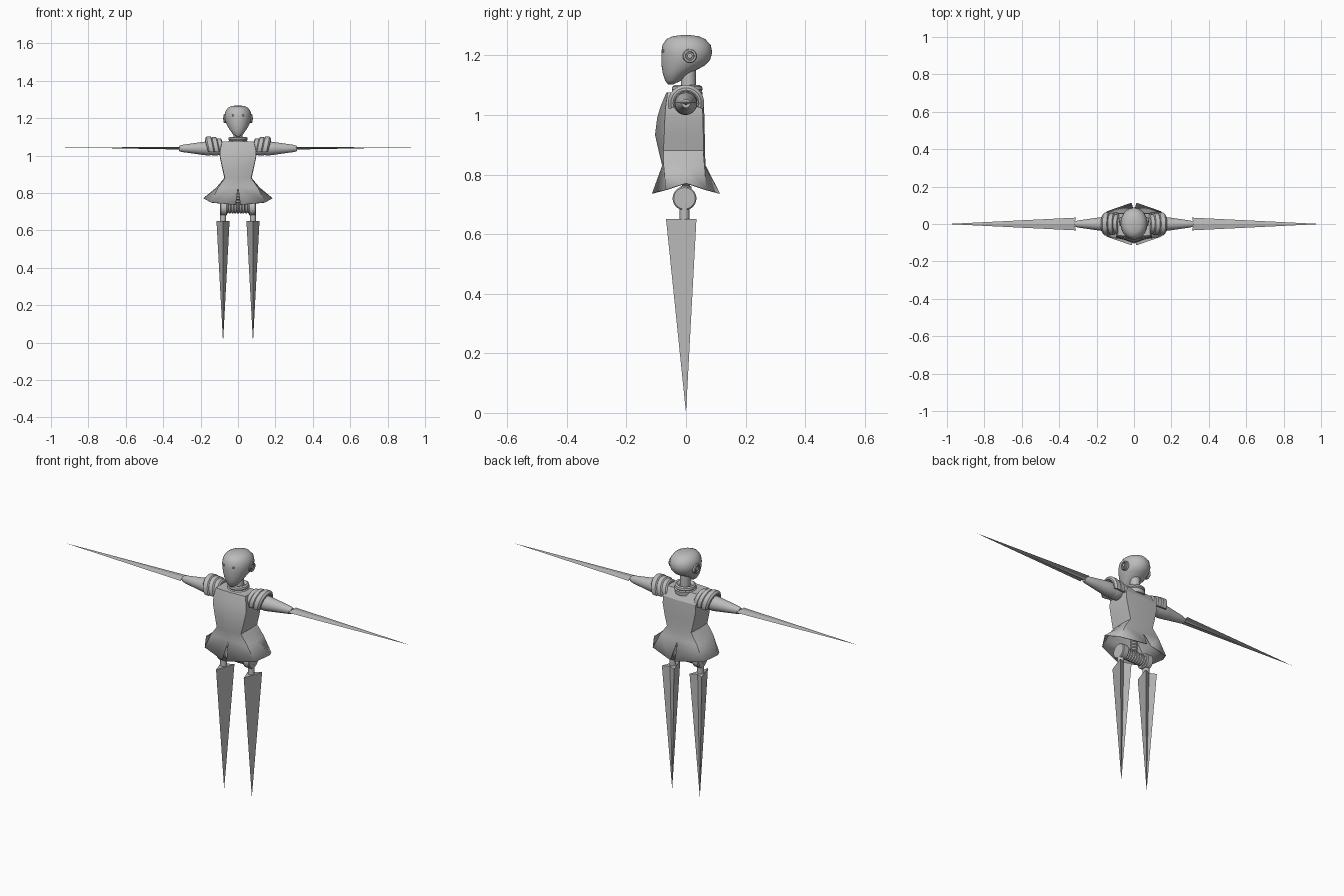
import bpy, bmesh
from math import sin, cos, pi, radians
from mathutils import Vector

if "Cube" in bpy.data.objects:
    bpy.data.objects.remove(bpy.data.objects["Cube"], do_unlink=True)

grey = bpy.data.materials.new("plain_grey")
grey.use_nodes = True
COLOUR = (0.5, 0.5, 0.5, 1)
grey.diffuse_color = COLOUR
grey.node_tree.nodes["Principled BSDF"].inputs["Base Color"].default_value = COLOUR


def loft(name, rings, closed=True, cap_start=True, cap_end=True, mirror=False, smooth=30, thick=0):
    """Skin a list of equal-length point rings."""
    bm = bmesh.new()
    rows = [[bm.verts.new(p) for p in ring] for ring in rings]
    n = len(rows[0])
    for a, b in zip(rows, rows[1:]):
        for i in range(n if closed else n - 1):
            j = (i + 1) % n
            bm.faces.new((a[i], a[j], b[j], b[i]))
    if cap_start:
        bm.faces.new(rows[0])
    if cap_end:
        bm.faces.new(rows[-1])
    bmesh.ops.remove_doubles(bm, verts=bm.verts, dist=0.0001)
    bmesh.ops.recalc_face_normals(bm, faces=bm.faces)
    mesh = bpy.data.meshes.new(name)
    bm.to_mesh(mesh)
    bm.free()
    mesh.materials.append(grey)
    ob = bpy.data.objects.new(name, mesh)
    bpy.context.collection.objects.link(ob)
    if smooth:
        bpy.ops.object.select_all(action='DESELECT')
        ob.select_set(True)
        bpy.context.view_layer.objects.active = ob
        bpy.ops.object.shade_smooth_by_angle(angle=radians(smooth))
    if mirror:
        mod = ob.modifiers.new("mirror", 'MIRROR')
        mod.merge_threshold = 0.0005
    if thick:
        mod = ob.modifiers.new("shell", 'SOLIDIFY')
        mod.thickness = thick
    return ob


def lathe(name, profile, centre, axis='z', sides=32, **kw):
    """Turn (position along axis, radius) pairs about an axis through centre."""
    rings = []
    for d, r in profile:
        ring = []
        for i in range(sides):
            a = 2 * pi * i / sides
            u, v = r * cos(a), r * sin(a)
            ring.append(Vector(centre) + Vector((d, u, v) if axis == 'x' else (u, v, d)))
        rings.append(ring)
    return loft(name, rings, **kw)


def ribbed(start, end, count, low, high):
    """Profile of a ribbed rod."""
    step = (end - start) / count
    return [(start + step * (i + f), r) for i in range(count)
            for f, r in ((0, low), (0.25, high), (0.75, high), (1, low))]


def blade(name, root, tip):
    """Spike from a root outline to a point."""
    return loft(name, [root, [Vector(tip) + (Vector(p) - Vector(tip)) * 0.004 for p in root]],
                mirror=True, smooth=0)


# Head: rounded skull narrowing to a chin (height, front, back, half width)
head = [(1.102, -.060, -.045, .010), (1.115, -.070, -.016, .028), (1.14, -.078, .014, .046),
        (1.165, -.082, .062, .060), (1.185, -.083, .081, .068), (1.21, -.083, .088, .072),
        (1.235, -.079, .083, .068), (1.255, -.065, .064, .054), (1.264, -.045, .043, .036),
        (1.268, -.015, .015, .012)]
rings = []
for z, f, b, w in head:
    ring = []
    for i in range(32):
        a = 2 * pi * i / 32
        ring.append((w * cos(a), (f + b) / 2 + (b - f) / 2 * sin(a), z))
    rings.append(ring)
loft("head", rings, smooth=50)

# Ears and eyes
lathe("ear_ring", [(.060, .024), (.074, .024), (.077, .021), (.077, .015), (.070, .013)],
      (0, .013, 1.198), 'x', cap_end=False, mirror=True)
lathe("ear_hub", [(.060, .009), (.077, .009), (.079, .006)], (0, .013, 1.198), 'x', mirror=True)
lathe("eye", [(-.005, .001), (-.003, .004), (0, .005), (.003, .004), (.005, .001)],
      (.028, -.077, 1.215), sides=12, mirror=True)

# Neck and stacked collar
lathe("neck", [(1.05, .025), (1.16, .025)], (0, .008, 0))
lathe("collar", [(1.055, .050), (1.075, .052), (1.08, .048), (1.085, .052), (1.095, .050),
                 (1.1, .042), (1.09, .030)], (0, .004, 0))

# Torso and flared skirt, half shell: z, corner x, side x, front, front corner, back, back corner
body = [(1.075, .085, .088, -.066, -.062, .032, .030), (1.03, .095, .100, -.085, -.068, .060, .055),
        (.99, .095, .097, -.097, -.071, .062, .057), (.933, .083, .085, -.104, -.073, .063, .058),
        (.88, .070, .073, -.092, -.076, .063, .058), (.83, .105, .115, -.080, -.075, .066, .062),
        (.75, .145, .185, -.114, -.068, .114, .068)]
rings = []
for i, (z, xc, xs, yf, yfc, yb, ybc) in enumerate(body):
    hem = i == len(body) - 1
    slit, drop, lift = (.013, .013, .022) if hem else (0, 0, 0)
    rings.append([(slit, yf, z - drop), (xc, yfc, z), (xs, 0, z + lift), (xc, ybc, z), (slit, yb, z - drop)])
loft("torso_and_skirt", rings, closed=False, cap_end=False, mirror=True, smooth=25, thick=.004)

# Spine and hip joint
lathe("spine", ribbed(.73, .88, 9, .012, .018), (0, 0, 0), sides=20)
lathe("hip_axle", ribbed(-.065, .065, 9, .024, .030), (0, -.005, .72), 'x', sides=24)
lathe("hip_drum", [(.058, .036), (.062, .040), (.091, .040), (.095, .036)],
      (0, -.005, .72), 'x', mirror=True)
lathe("thigh_rod", [(.63, .016), (.70, .016)], (.08, -.005, 0), sides=20, mirror=True)

# Legs: long three-sided spikes with a grooved back
blade("leg", [(.08, -.067, .65), (.115, .035, .65), (.08, .018, .65), (.045, .035, .65)], (.08, 0, 0))

# Shoulder ball, upper arm and elbow
lathe("shoulder_joint", [(.08, .030), (.10, .038), (.13, .040), (.15, .036)],
      (0, -.002, 1.04), 'x', mirror=True)
lathe("upper_arm", [(.13, .036), (.17, .037), (.20, .033), (.25, .026), (.30, .019), (.315, .014)],
      (0, 0, 1.038), 'x', mirror=True)

# Layered shoulder pads: arched bands
for name, inner, outer, rad in (("inner_pad", .075, .108, .052),
                                ("middle_pad", .100, .135, .058),
                                ("outer_pad", .128, .165, .061)):
    rings = []
    for k in range(25):
        a = radians(-20 + 220 * k / 24)
        lean = .012 * sin(a)
        rings.append([(x + lean, r * cos(a), 1.04 + r * sin(a)) for x, r in
                      ((inner, rad - .008), (inner + .006, rad), (outer - .008, rad),
                       (outer, rad - .010), (outer, rad - .018), (inner, rad - .018))])
    loft(name, rings, mirror=True, smooth=35)

# Forearm blades: flat plate with a shorter ridge along the middle
blade("forearm_blade", [(.31, -.034, 1.041), (.32, 0, 1.047), (.31, .034, 1.041), (.32, 0, 1.037)],
      (1, 0, 1.041))
blade("forearm_ridge", [(.30, -.012, 1.04), (.30, 0, 1.047), (.30, .012, 1.04), (.30, 0, 1.032)],
      (.73, 0, 1.04))
